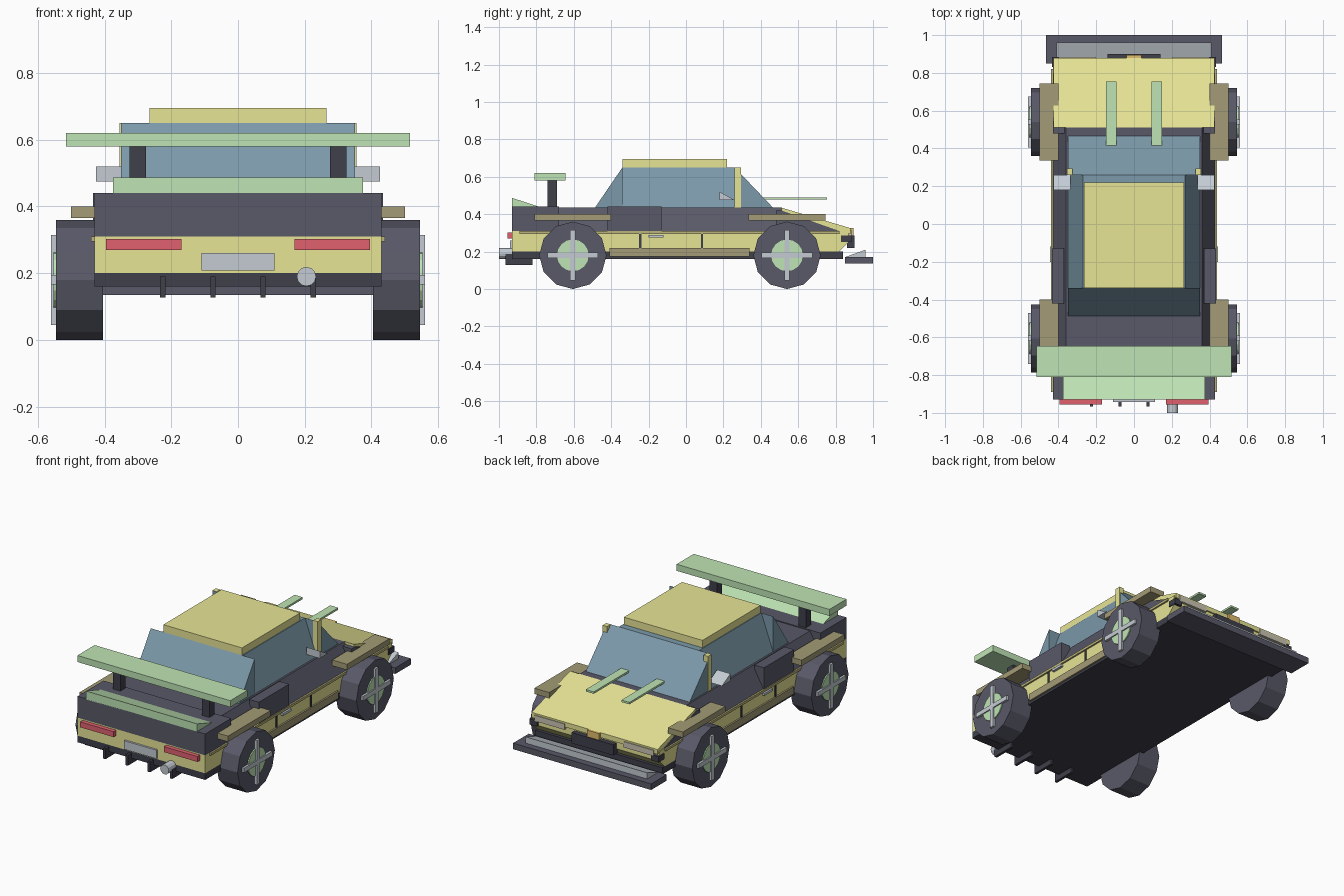
import bpy, bmesh, math
from mathutils import Matrix, Vector

if "Cube" in bpy.data.objects:
    bpy.data.objects.remove(bpy.data.objects["Cube"])


def mat(name, r, g, b):
    m = bpy.data.materials.new(name)
    m.diffuse_color = (r, g, b, 1)
    m.use_nodes = True
    m.node_tree.nodes["Principled BSDF"].inputs["Base Color"].default_value = m.diffuse_color
    return m


YELLOW = mat("yellow_paint", 0.80, 0.78, 0.30)
TAN = mat("tan_trim", 0.37, 0.33, 0.18)
OCHRE = mat("ochre_trim", 0.50, 0.46, 0.20)
DARK = mat("dark_panel", 0.10, 0.10, 0.14)
BLACK = mat("black_trim", 0.05, 0.05, 0.07)
GLASS = mat("glass", 0.20, 0.32, 0.40)
GREEN = mat("pale_green", 0.52, 0.78, 0.46)
RED = mat("tail_red", 0.75, 0.12, 0.16)
SILVER = mat("silver", 0.55, 0.60, 0.65)
LAMP = mat("lamp", 0.60, 0.56, 0.45)
GOLD = mat("gold", 0.75, 0.52, 0.15)


def finish(name, bm, m):
    bmesh.ops.recalc_face_normals(bm, faces=bm.faces)
    me = bpy.data.meshes.new(name)
    bm.to_mesh(me)
    bm.free()
    me.materials.append(m)
    ob = bpy.data.objects.new(name, me)
    bpy.context.collection.objects.link(ob)
    return ob


def prism(name, profile, x0, x1, m, pair=False):
    """Extrude a (y, z) side profile from x0 to x1; pair adds the opposite side."""
    for s in (1, -1) if pair else (1,):
        bm = bmesh.new()
        f = bm.faces.new([bm.verts.new((s * x0, y, z)) for y, z in profile])
        new = bmesh.ops.extrude_face_region(bm, geom=[f])["geom"]
        bmesh.ops.translate(bm, vec=(s * (x1 - x0), 0, 0),
                            verts=[v for v in new if isinstance(v, bmesh.types.BMVert)])
        finish(name + ({1: "_right", -1: "_left"}[s] if pair else ""), bm, m)


def box(name, x, y, z, m, pair=False):
    prism(name, [(y[0], z[0]), (y[1], z[0]), (y[1], z[1]), (y[0], z[1])], x[0], x[1], m, pair)


def taper(name, y, z, half_bottom, half_top, m):
    """Block whose sides lean inwards."""
    bm = bmesh.new()
    f = bm.faces.new([bm.verts.new((a, y[0], b)) for a, b in
                      ((-half_bottom, z[0]), (half_bottom, z[0]), (half_top, z[1]), (-half_top, z[1]))])
    new = bmesh.ops.extrude_face_region(bm, geom=[f])["geom"]
    bmesh.ops.translate(bm, vec=(0, y[1] - y[0], 0),
                        verts=[v for v in new if isinstance(v, bmesh.types.BMVert)])
    finish(name, bm, m)


def cylinder(name, center, radius, depth, sides, axis, m):
    bm = bmesh.new()
    rot = Matrix.Rotation(math.pi / 2, 4, 'Y' if axis == 'X' else 'X')
    bmesh.ops.create_cone(bm, cap_ends=True, segments=sides, radius1=radius, radius2=radius,
                          depth=depth, matrix=Matrix.Translation(Vector(center)) @ rot)
    finish(name, bm, m)


# Body shell
box("chassis", (-0.43, 0.43), (-0.93, 0.84), (0.16, 0.20), BLACK)
prism("lower_body", [(-0.93, 0.20), (0.82, 0.20), (0.87, 0.25), (0.87, 0.31), (-0.93, 0.31)],
      -0.43, 0.43, YELLOW)
taper("shoulder", (-0.70, 0.51), (0.31, 0.435), 0.43, 0.36, DARK)
box("tail_block", (-0.43, 0.43), (-0.93, -0.68), (0.31, 0.44), DARK)
prism("nose_core", [(0.48, 0.31), (0.82, 0.31), (0.51, 0.42), (0.48, 0.42)], -0.43, 0.43, DARK)
prism("hood", [(0.51, 0.32), (0.51, 0.435), (0.88, 0.325), (0.88, 0.295)], -0.425, 0.425, YELLOW)

# Cabin
taper("cabin_glass", (-0.34, 0.26), (0.43, 0.65), 0.35, 0.27, GLASS)
prism("tail_window", [(-0.49, 0.43), (-0.34, 0.43), (-0.34, 0.65)], -0.35, 0.35, GLASS)
prism("windshield", [(0.47, 0.43), (0.26, 0.43), (0.26, 0.65)], -0.35, 0.35, GLASS)
box("roof", (-0.265, 0.265), (-0.34, 0.22), (0.65, 0.695), YELLOW)
box("pillar", (0.325, 0.355), (0.26, 0.295), (0.43, 0.65), YELLOW, True)
prism("mirror", [(0.18, 0.475), (0.26, 0.475), (0.18, 0.52)], 0.335, 0.425, SILVER, True)

# Side details
box("side_scoop", (0.37, 0.435), (-0.42, -0.13), (0.31, 0.44), DARK, True)
box("belt_trim", (0.42, 0.44), (-0.89, 0.82), (0.295, 0.31), OCHRE, True)
box("side_skirt", (0.41, 0.44), (-0.41, 0.34), (0.175, 0.22), TAN, True)
box("door_handle", (0.42, 0.445), (-0.20, -0.12), (0.275, 0.29), SILVER, True)
for i, y in enumerate((-0.245, 0.085)):
    box(f"door_gap_{i}", (0.42, 0.435), (y - 0.006, y + 0.006), (0.22, 0.295), BLACK, True)

# Wheels and fender flares
for end, y in (("tail", -0.605), ("nose", 0.54)):
    box(end + "_fender", (0.40, 0.50), (y - 0.205, y + 0.205), (0.365, 0.40), TAN, True)
    for side, s in (("left", -1), ("right", 1)):
        tag = f"{end}_{side}"
        cylinder("tire_" + tag, (s * 0.475, y, 0.18), 0.18, 0.142, 12, 'X', DARK)
        cylinder("hub_" + tag, (s * 0.50, y, 0.18), 0.085, 0.105, 16, 'X', GREEN)
    box(end + "_spoke_upright", (0.54, 0.56), (y - 0.014, y + 0.014), (0.045, 0.315), SILVER, True)
    box(end + "_spoke_level", (0.54, 0.56), (y - 0.135, y + 0.135), (0.166, 0.194), SILVER, True)

# Tail end (faces -y)
box("tail_light", (0.17, 0.395), (-0.955, -0.92), (0.27, 0.303), RED, True)
box("blank_plate", (-0.11, 0.11), (-0.942, -0.92), (0.208, 0.26), SILVER)
for i in range(4):
    x = -0.225 + 0.15 * i
    box(f"diffuser_fin_{i}", (x - 0.008, x + 0.008), (-0.965, -0.82), (0.127, 0.19), BLACK)
cylinder("exhaust", (0.205, -0.94, 0.19), 0.029, 0.12, 12, 'Y', SILVER)
prism("lip_spoiler", [(-0.93, 0.435), (-0.77, 0.435), (-0.93, 0.487)], -0.375, 0.375, GREEN)
box("wing", (-0.515, 0.515), (-0.81, -0.645), (0.58, 0.62), GREEN)
box("wing_strut", (0.275, 0.325), (-0.74, -0.69), (0.43, 0.58), BLACK, True)

# Nose end (faces +y)
box("splitter", (-0.465, 0.465), (0.85, 1.0), (0.135, 0.172), DARK)
prism("splitter_ramp", [(0.85, 0.17), (0.96, 0.17), (0.96, 0.21)], -0.41, 0.41, SILVER)
box("headlight", (0.20, 0.40), (0.86, 0.885), (0.28, 0.315), LAMP, True)
box("grille", (-0.14, 0.14), (0.86, 0.90), (0.22, 0.285), BLACK)
box("nose_badge", (-0.04, 0.04), (0.87, 0.895), (0.285, 0.325), GOLD)
box("bumper_corner", (0.385, 0.435), (0.83, 0.885), (0.25, 0.285), BLACK, True)
box("hood_strip", (0.093, 0.147), (0.415, 0.755), (0.478, 0.49), GREEN, True)
